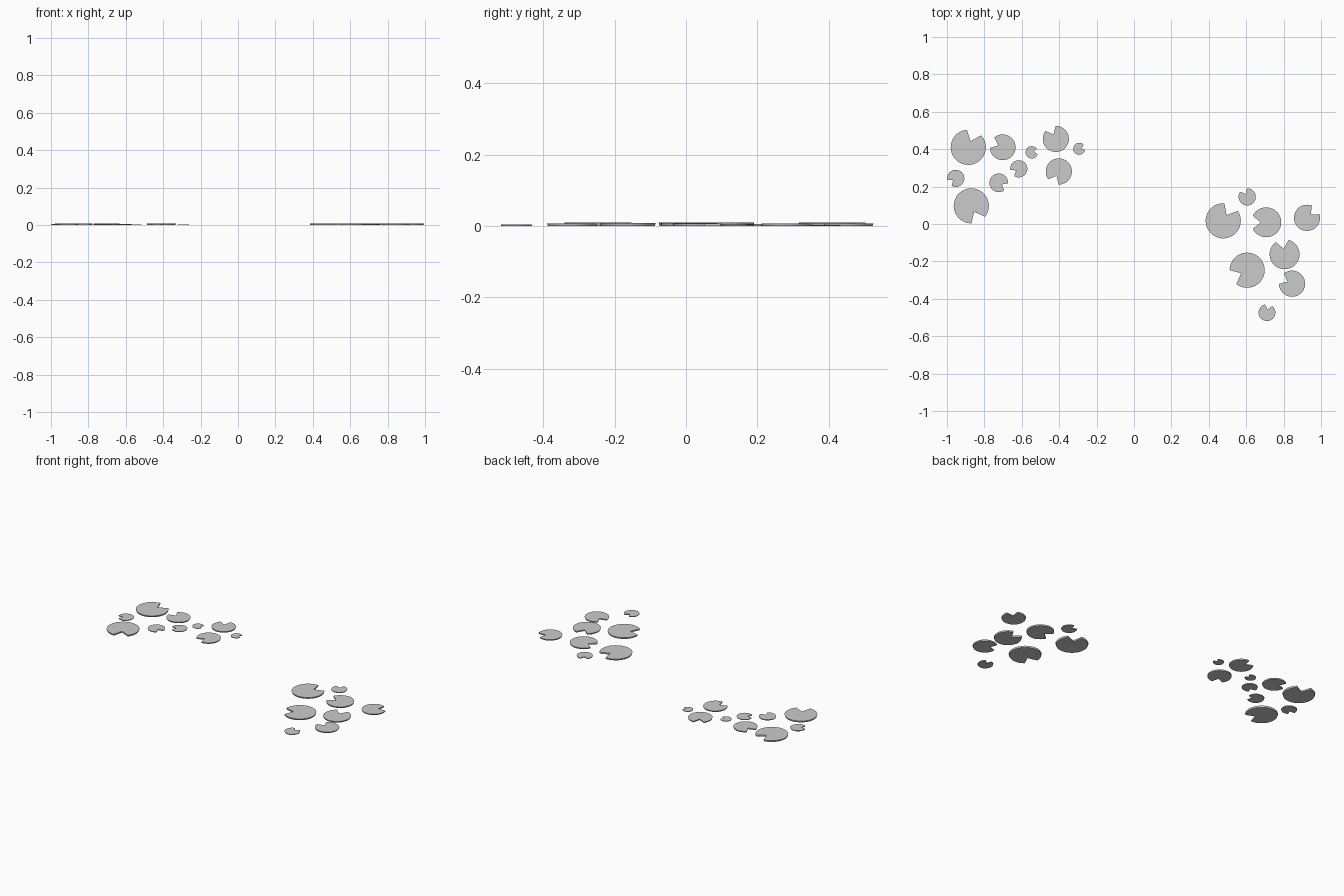
import bpy, bmesh, math

if "Cube" in bpy.data.objects:
    bpy.data.objects.remove(bpy.data.objects["Cube"])

SIDES = 28
APEX = 0.38      # notch depth point, as a fraction of the radius
HALF = math.radians(26)


def lily_pad(name, x, y, r, notch_deg):
    """Thin flat disc with a wedge notch, scaled in all axes with its radius."""
    d = math.radians(notch_deg)
    sweep = 2 * math.pi - 2 * HALF
    pts = [(r * APEX * math.cos(d), r * APEX * math.sin(d))]
    for i in range(SIDES + 1):
        a = d + HALF + sweep * i / SIDES
        pts.append((r * math.cos(a), r * math.sin(a)))
    h = 0.1 * r
    bm = bmesh.new()
    low = [bm.verts.new((0.97 * px, 0.97 * py, 0)) for px, py in pts]
    top = [bm.verts.new((px, py, h)) for px, py in pts]
    bm.faces.new(top)
    bm.faces.new(low[::-1])
    n = len(pts)
    for i in range(n):
        j = (i + 1) % n
        bm.faces.new((low[i], low[j], top[j], top[i]))
    me = bpy.data.meshes.new(name)
    bm.to_mesh(me)
    bm.free()
    ob = bpy.data.objects.new(name, me)
    ob.location = (x, y, 0)
    bpy.context.collection.objects.link(ob)


# x, y, radius, notch direction
left_cluster = [
    (-0.886, 0.41, 0.094, 69), (-0.702, 0.41, 0.069, 157),
    (-0.418, 0.455, 0.07, 117), (-0.547, 0.383, 0.033, 10),
    (-0.293, 0.402, 0.032, 15), (-0.616, 0.295, 0.046, 212),
    (-0.402, 0.281, 0.07, 243), (-0.953, 0.244, 0.046, 215),
    (-0.723, 0.220, 0.05, -28), (-0.870, 0.097, 0.094, -64),
]
right_cluster = [
    (0.477, 0.017, 0.094, 60), (0.605, 0.145, 0.046, 117),
    (0.707, 0.009, 0.08, 180), (0.925, 0.033, 0.07, 42),
    (0.805, -0.162, 0.08, 100), (0.605, -0.247, 0.094, 206),
    (0.845, -0.319, 0.07, 155), (0.711, -0.474, 0.045, 78),
]
for side, pads in (("left", left_cluster), ("right", right_cluster)):
    for i, p in enumerate(pads):
        lily_pad(f"{side}_lily_pad_{i + 1}", *p)
